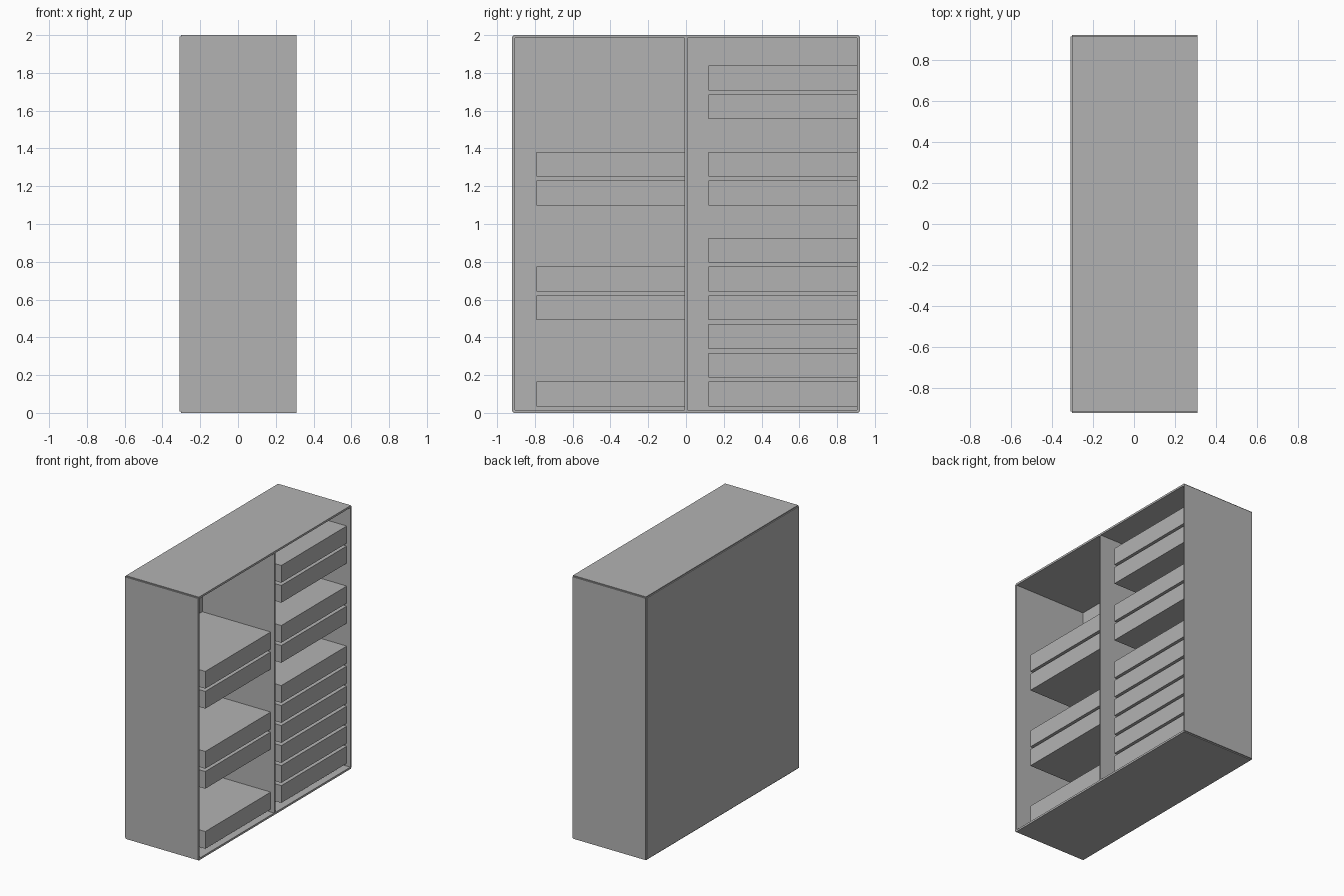
import bpy

default = bpy.data.objects.get("Cube")
if default:
    bpy.data.objects.remove(default, do_unlink=True)

# Single grey finish
grey = bpy.data.materials.new("plain_grey")
grey.use_nodes = True
COLOUR = (0.45, 0.45, 0.45, 1.0)
grey.diffuse_color = COLOUR
grey.node_tree.nodes["Principled BSDF"].inputs["Base Color"].default_value = COLOUR


def box(name, x, y, z):
    """Axis-aligned board given its (min, max) along each axis."""
    spans = (x, y, z)
    bpy.ops.mesh.primitive_cube_add(size=1)
    obj = bpy.context.object
    obj.name = name
    for v in obj.data.vertices:
        v.co = [lo + (c + 0.5) * (hi - lo) for c, (lo, hi) in zip(v.co, spans)]
    obj.data.materials.append(grey)
    return obj


T = 0.015              # board thickness
H = T / 2
DEPTH, WIDTH, HEIGHT = 0.31, 0.92, 2.0
inner_y = WIDTH - T
x_span = (H - DEPTH, DEPTH)
y_span = (H - WIDTH, WIDTH - H)
z_span = (H, HEIGHT - H)

# Carcass, open towards +x; boards overlap by half their thickness
box("bottom_board", x_span, y_span, (0, T))
box("top_board", x_span, y_span, (HEIGHT - T, HEIGHT))
box("front_side_board", x_span, (-WIDTH, -inner_y), z_span)
box("back_side_board", x_span, (inner_y, WIDTH), z_span)
box("rear_panel", (-DEPTH, T - DEPTH), y_span, z_span)
box("divider", x_span, (-H, H), (T, HEIGHT - T))

# Drawers on a regular vertical pitch, set against one side of each bay
PITCH, FIRST, DRAWER_H, DRAWER_W = 0.152, 0.035, 0.131, 0.785
bays = {
    "front_bay": (-H, (0, 3, 4, 7, 8)),
    "back_bay": (inner_y, (0, 1, 2, 3, 4, 5, 7, 8, 10, 11)),
}
for bay, (y_end, slots) in bays.items():
    for slot in slots:
        z = FIRST + slot * PITCH
        box(f"{bay}_drawer_{slot}", (T - DEPTH, 0.28),
            (y_end - DRAWER_W, y_end), (z, z + DRAWER_H))
